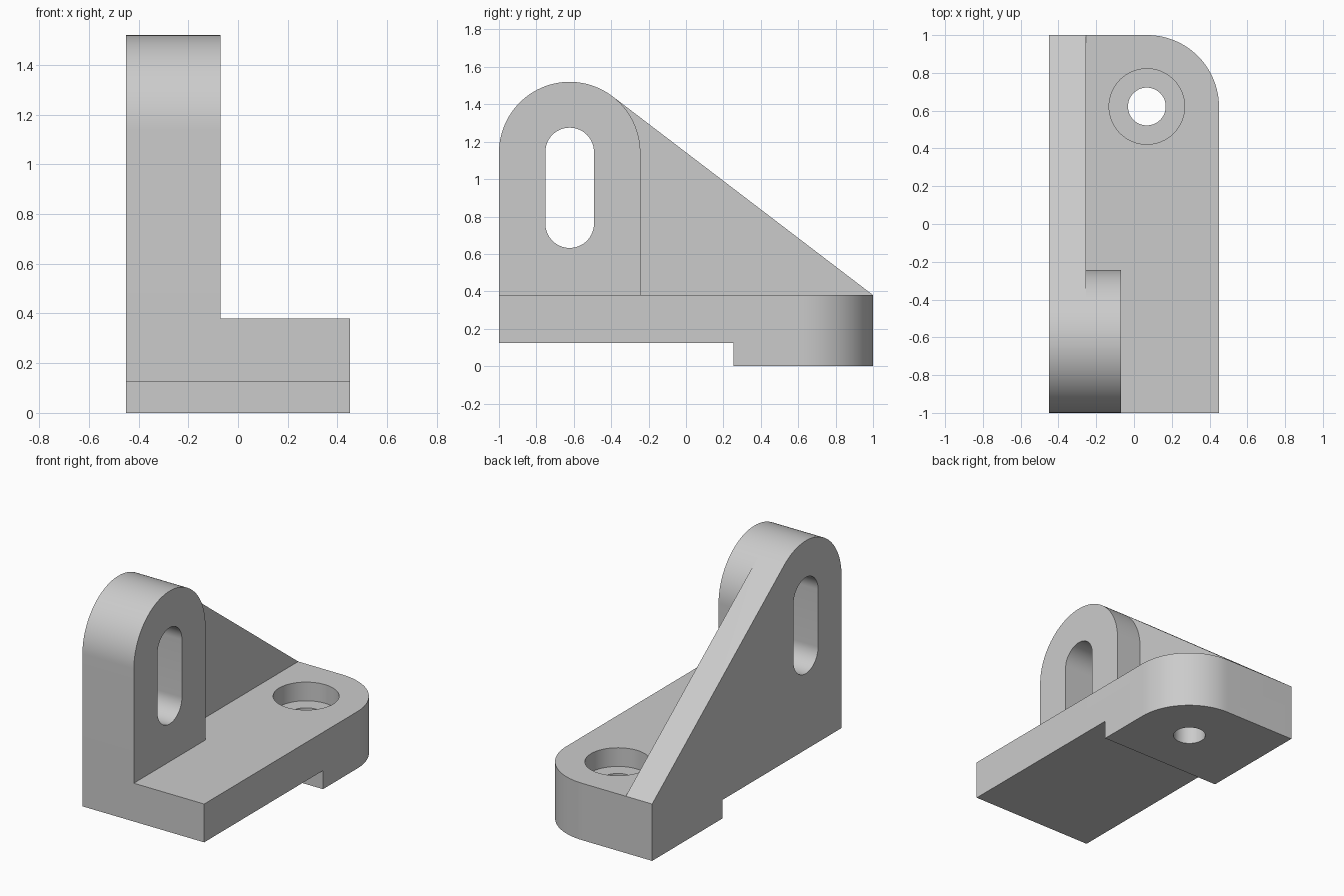
import bpy, bmesh
from math import sin, cos, atan2, acos, hypot, pi
from mathutils import Vector

if "Cube" in bpy.data.objects:
    bpy.data.objects.remove(bpy.data.objects["Cube"])


def arc(cx, cy, r, a0, a1, n):
    return [(cx + r * cos(a0 + (a1 - a0) * i / n), cy + r * sin(a0 + (a1 - a0) * i / n))
            for i in range(n + 1)]


def prism(name, outline, lo, hi, axis):
    """Extrude an outline: xy outline along z, or yz outline along x."""
    place = (lambda u, v: (u, v, lo)) if axis == 'z' else (lambda u, v: (lo, u, v))
    bm = bmesh.new()
    face = bm.faces.new([bm.verts.new(place(u, v)) for u, v in outline])
    ext = bmesh.ops.extrude_face_region(bm, geom=[face])
    step = Vector((0, 0, hi - lo)) if axis == 'z' else Vector((hi - lo, 0, 0))
    bmesh.ops.translate(bm, vec=step,
                        verts=[g for g in ext['geom'] if isinstance(g, bmesh.types.BMVert)])
    bmesh.ops.recalc_face_normals(bm, faces=bm.faces)
    mesh = bpy.data.meshes.new(name)
    bm.to_mesh(mesh)
    bm.free()
    ob = bpy.data.objects.new(name, mesh)
    bpy.context.collection.objects.link(ob)
    return ob


def combine(target, tool, operation):
    mod = target.modifiers.new(tool.name, 'BOOLEAN')
    mod.operation, mod.solver, mod.object = operation, 'EXACT', tool
    bpy.context.view_layer.objects.active = target
    bpy.ops.object.modifier_apply(modifier=mod.name)
    bpy.data.objects.remove(tool)


# Base plate with one rounded corner
bracket = prism("angle_bracket",
                [(-0.45, -1), (0.45, -1)] + arc(0.07, 0.62, 0.38, 0, pi / 2, 24) + [(-0.45, 1)],
                0, 0.38, 'z')

# Underside step
combine(bracket, prism("step_cut", [(-1, -2), (1, -2), (1, 0.255), (-1, 0.255)],
                       -0.5, 0.124, 'z'), 'DIFFERENCE')

# Round-topped upright lug; its arc has a vertex where the rib is tangent
cy, cz, r = -0.622, 1.142, 0.378
dy, dz = 1 - cy, 0.38 - cz
t = atan2(dz, dy) + acos(r / hypot(dy, dz))
lug = prism("upright_lug",
            [(-1, 0.25), (cy + r, 0.25)] + arc(cy, cz, r, 0, t, 16)
            + arc(cy, cz, r, t, pi, 38)[1:], -0.45, -0.07, 'x')
combine(bracket, lug, 'UNION')

# Sloping side rib
rib = prism("rib", [(cy, 0.25), (1, 0.25), (1, 0.38),
                    (cy + r * cos(t), cz + r * sin(t)), (cy, cz)], -0.45, -0.255, 'x')
combine(bracket, rib, 'UNION')

# Slot through the lug
slot = prism("slot_cut", arc(-0.622, 1.145, 0.13, 0, pi, 28)
             + arc(-0.622, 0.762, 0.13, pi, 2 * pi, 28), -0.6, 0.1, 'x')
combine(bracket, slot, 'DIFFERENCE')

# Counterbore and through hole
for name, rad, bottom in (("counterbore", 0.2, 0.255), ("through_hole", 0.1, -0.2)):
    cut = prism(name, arc(0.068, 0.622, rad, 0, 2 * pi, 64)[:-1], bottom, 0.6, 'z')
    combine(bracket, cut, 'DIFFERENCE')

bpy.ops.object.select_all(action='DESELECT')
bracket.select_set(True)
bpy.context.view_layer.objects.active = bracket
bpy.ops.object.shade_smooth_by_angle(angle=pi / 6)
